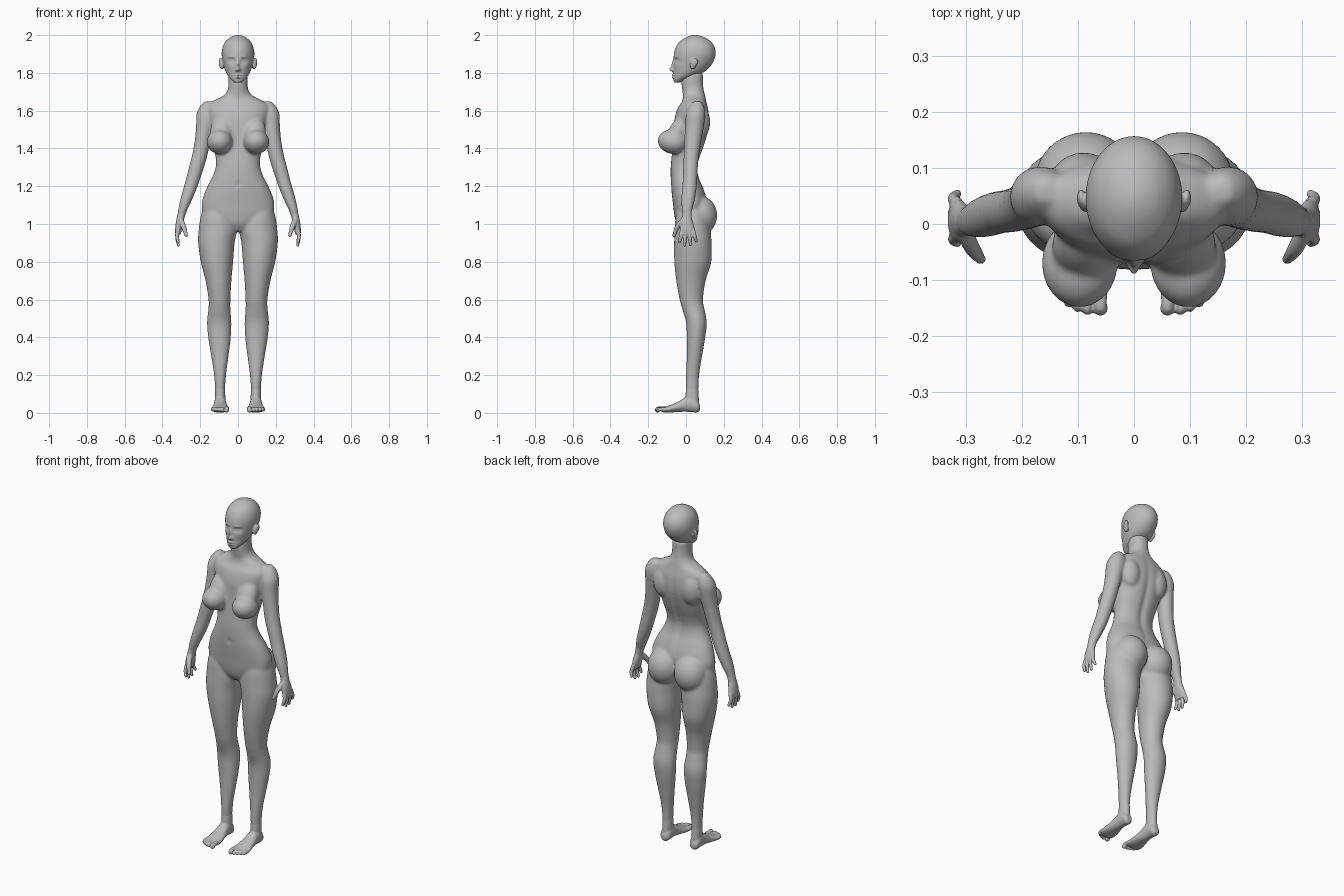
import bpy
import bmesh
import math
from mathutils import Vector, Matrix

UNIT = 0.01  # all tables below are in hundredths

if "Cube" in bpy.data.objects:
    bpy.data.objects.remove(bpy.data.objects["Cube"], do_unlink=True)

grey = bpy.data.materials.new("plain grey")
grey.use_nodes = True
grey.diffuse_color = (0.5, 0.5, 0.5, 1)
grey.node_tree.nodes["Principled BSDF"].inputs["Base Color"].default_value = grey.diffuse_color


def spline(rows, steps):
    """Catmull-Rom interpolation through rows of numbers."""
    rows = [Vector(r) for r in rows]
    out = []
    for i in range(len(rows) - 1):
        a, b = rows[max(i - 1, 0)], rows[i]
        c, d = rows[i + 1], rows[min(i + 2, len(rows) - 1)]
        for k in range(steps):
            t = k / steps
            out.append(b + (c - a) * t / 2 + (a * 2 - b * 5 + c * 4 - d) * t * t / 2
                       + (b * 3 - a - c * 3 + d) * t ** 3 / 2)
    return out + [rows[-1]]


def skin(bm, rings):
    """Join rings of points into a closed shell."""
    loops = [[bm.verts.new(p) for p in ring] for ring in rings]
    n = len(loops[0])
    for low, high in zip(loops, loops[1:]):
        for j in range(n):
            k = (j + 1) % n
            bm.faces.new((low[j], low[k], high[k], high[j]))
    bm.faces.new(loops[0][::-1])
    bm.faces.new(loops[-1])


def loft(bm, rows, axis="z", n=40, steps=6, bumps=(), power=1.0):
    """Stack rounded sections, each row: position, x from, x to, depth from, depth to."""
    rings = []
    for pos, x0, x1, d0, d1 in spline(rows, steps):
        ring = []
        for j in range(n):
            a = math.tau * j / n
            c, s = math.cos(a), math.sin(a)
            x = (x0 + x1) / 2 + (x1 - x0) / 2 * math.copysign(abs(c) ** power, c)
            d = (d0 + d1) / 2 + (d1 - d0) / 2 * math.copysign(abs(s) ** power, s)
            for side, bx, bz, sx, sz, amount in bumps:
                if side * s > 0:
                    fall = ((abs(x) - bx) / sx) ** 2 + ((pos - bz) / sz) ** 2
                    d += side * amount * math.exp(-fall) * min(1, 2 * abs(s))
            ring.append(Vector((x, pos, d) if axis == "y" else (x, d, pos)))
        rings.append(ring)
    skin(bm, rings)


def ball(bm, centre, radii, tilt=0):
    m = Matrix.Translation(centre) @ Matrix.Rotation(math.radians(tilt), 4, "X") @ Matrix.Diagonal((*radii, 1))
    bmesh.ops.create_uvsphere(bm, u_segments=32, v_segments=20, radius=1, matrix=m)


def digit(bm, path):
    """Tapered finger or toe, each point: x, y, z, radius."""
    pts = spline(path, 5)
    rings = []
    for i, p in enumerate(pts):
        along = pts[min(i + 1, len(pts) - 1)].xyz - pts[max(i - 1, 0)].xyz
        turn = along.to_track_quat("Z", "Y")
        rings.append([p.xyz + turn @ Vector((math.cos(a), math.sin(a), 0)) * p.w
                      for a in (math.tau * j / 14 for j in range(14))])
    skin(bm, rings)
    ball(bm, pts[-1].xyz, [pts[-1].w] * 3)


def add_mirror_copy(bm):
    copy = bmesh.ops.duplicate(bm, geom=bm.verts[:] + bm.edges[:] + bm.faces[:])["geom"]
    for v in copy:
        if isinstance(v, bmesh.types.BMVert):
            v.co.x *= -1


def finish(name, bm, voxel, smoothing):
    """Fuse the shells into one smooth skin."""
    bmesh.ops.scale(bm, vec=(UNIT, UNIT, UNIT), verts=bm.verts)
    bmesh.ops.recalc_face_normals(bm, faces=bm.faces)
    mesh = bpy.data.meshes.new(name)
    bm.to_mesh(mesh)
    bm.free()
    mesh.materials.append(grey)
    mesh.shade_smooth()
    ob = bpy.data.objects.new(name, mesh)
    bpy.context.collection.objects.link(ob)
    fuse = ob.modifiers.new("fuse", "REMESH")
    fuse.mode = "VOXEL"
    fuse.voxel_size = voxel
    fuse.use_smooth_shade = True
    soften = ob.modifiers.new("soften", "SMOOTH")
    soften.iterations = smoothing


FRONT, BACK = -1, 1

# limbs, chest and hips, one side then mirrored
body = bmesh.new()
loft(body, [(4, 7, 12, 1, 6), (10, 7, 12, 0, 6.5), (20, 6.3, 12.7, 0, 7), (30, 5, 14.2, .4, 8.5),
            (40, 3.8, 15.8, .4, 10.2), (48, 3.5, 16.4, 0, 11), (55, 4, 15.7, -2, 9.8),
            (60, 4, 15.6, -3.4, 9), (70, 3.5, 17.2, -5.2, 10.4), (80, 2.6, 19.7, -6.2, 13.4),
            (90, 1.8, 21.1, -6.3, 13.5), (97, .5, 20.8, -6, 13), (104, 1.5, 19.8, -5.5, 12),
            (110, 4, 18, -4, 9)])
loft(body, [(165, 14.5, 17.5, 4, 8), (162.5, 12, 20, 2, 9.5), (158, 11.5, 22, 0, 10.3), (152, 13, 22.2, -.5, 9.5),
            (145, 14.5, 22.8, -.8, 8.3), (137, 16, 24.2, -1.2, 7), (130, 18, 26, -1.5, 6.3),
            (124, 20, 27.5, -1.7, 6), (118, 22.1, 29.2, -2.2, 5.5), (112, 24.7, 30.8, -2.5, 4.5),
            (107, 27, 31.8, -2.2, 3.2), (103, 28.4, 32.4, -2, 3)])
ball(body, (9.7, -7, 143.5), (6.8, 8, 6.4), -12)
ball(body, (8.7, -4, 149), (6, 5, 9), -28)
ball(body, (8.6, 7.2, 104.5), (9.3, 9.3, 10.5))
ball(body, (9, 7.5, 154), (6, 5.3, 9))
add_mirror_copy(body)

# trunk and neck, with spine groove and navel
trunk = [(96, 5, -2.5, 5), (100, 13, -5, 8), (105, 18, -6.2, 9), (110, 19.3, -6.8, 11),
         (115, 18.2, -7.4, 10.5), (120, 16.1, -7.9, 8.8), (125, 13.5, -8.1, 6.8), (130, 11.8, -8.1, 6.2),
         (135, 11.8, -7.7, 7.3), (140, 12.7, -7.3, 9.2), (145, 13.5, -7, 10.8), (150, 14.5, -6.8, 12),
         (155, 15.5, -6.3, 12.4), (160, 16.5, -5, 12), (163, 16, -3.2, 11.3), (165.5, 12.5, -1.9, 10.7),
         (168, 7.6, -1.6, 10.2), (171, 5.5, -2, 9.4), (175, 5, -2.4, 9), (180, 5, -2, 9)]
loft(body, [(z, -w, w, f, b) for z, w, f, b in trunk], n=64, power=.9,
     bumps=[(BACK, 0, 138, 1.8, 20, -1.1), (FRONT, 0, 121, 1, 1.2, -.9),
            (FRONT, 0, 148, 2, 9, -.5), (FRONT, 7, 162, 5, 1, .4)])
finish("body", body, .007, 9)

# hands
hand = bmesh.new()
loft(hand, [(106, 27.6, 31.9, -2, 3), (103, 28.4, 32.5, -2.4, 3.1), (100, 29, 33, -3.2, 4),
            (97, 29.7, 33.3, -3.3, 4.6), (94.5, 30.4, 33.2, -2.8, 4.6)], n=28)
for base, tip, low in ((-2.1, -3.4, 90.5), (-.1, -.7, 88.8), (1.9, 2.3, 89), (3.7, 5.4, 91)):
    digit(hand, [(31.6, base, 97, 1.1), (32.3, (base + tip) / 2, 93.6, 1.05), (31.6, tip, low, .8)])
digit(hand, [(30.3, -1.5, 102, 1.5), (28.8, -4.5, 98.5, 1.4), (27.4, -6.3, 94, .9)])
add_mirror_copy(hand)
finish("hands", hand, .0035, 4)

# feet
foot = bmesh.new()
loft(foot, [(7.4, 8, 11, 1.5, 4), (6, 6.7, 12.3, .3, 7), (3, 6.4, 12.6, .4, 9.5), (0, 6.2, 12.7, .6, 8.6),
            (-4, 5.5, 13.3, .5, 6), (-8, 4.7, 14.1, .2, 4.3), (-11, 4.6, 14.4, .2, 3.2),
            (-13, 5.2, 13.6, .6, 2.4)], axis="y", n=32)
loft(foot, [(3, 7, 12, 0, 7), (8, 6.7, 12.2, -.3, 6.8), (13, 6.9, 12.1, 0, 6.5)], n=32)
for base, tip, reach, thick in ((6, 6, 15.1, 1.35), (8.4, 8.3, 15.4, .95), (10.2, 10, 14.9, .9),
                                (11.9, 11.7, 14.1, .85), (13.3, 13.1, 12.9, .8)):
    digit(foot, [(base, -9.5, 2, thick), (base, .6 - reach, 2.3, thick * .85), (tip, -reach, 1.5, thick)])
add_mirror_copy(foot)
finish("feet", foot, .0035, 5)

# head, with the face shaped by soft bumps
head = bmesh.new()
skull = [(174.8, 1.8, -6, -3.6), (176.3, 3.5, -6.8, 0), (178, 5, -6.8, 4.5), (180, 6.2, -6.7, 8.7),
         (182, 7, -6.7, 11.5), (185, 7.9, -6.6, 14), (188, 8.5, -6.5, 15.3), (191, 8.6, -6.2, 15.7),
         (194, 8, -5.2, 15), (196.5, 6.7, -3.4, 13.2), (198.5, 4.6, -.5, 10.5), (199.6, 2.3, 2, 7.5),
         (200, .5, 4, 5.5)]
loft(head, [(z, -w, w, f, b) for z, w, f, b in skull], n=128, steps=10,
     bumps=[(FRONT, 0, 181.8, 1, 1, 2), (FRONT, 0, 184.2, .8, 2.3, 1.1), (FRONT, 1, 181.4, .7, .6, .6),
            (FRONT, 3.4, 186.6, 1.8, 1.2, -1.1), (FRONT, 3.4, 186.5, 1, .55, .6),
            (FRONT, 3.2, 188.5, 2, .7, .35), (FRONT, 0, 178.9, 1.6, .4, .8),
            (FRONT, 0, 177.6, 1.4, .45, .75), (FRONT, 0, 178.2, 2, .2, -.4),
            (FRONT, 0, 176.6, 1.8, .4, -.4), (FRONT, 4.6, 183.5, 1.6, 1.5, .35)])
for side in (-1, 1):
    ball(head, (8.6 * side, 3.9, 184.8), (1.3, 1.7, 3), -12)
    ball(head, (9.5 * side, 4.6, 185.6), (.7, 1.6, 2.2), -12)
finish("head", head, .0035, 3)
